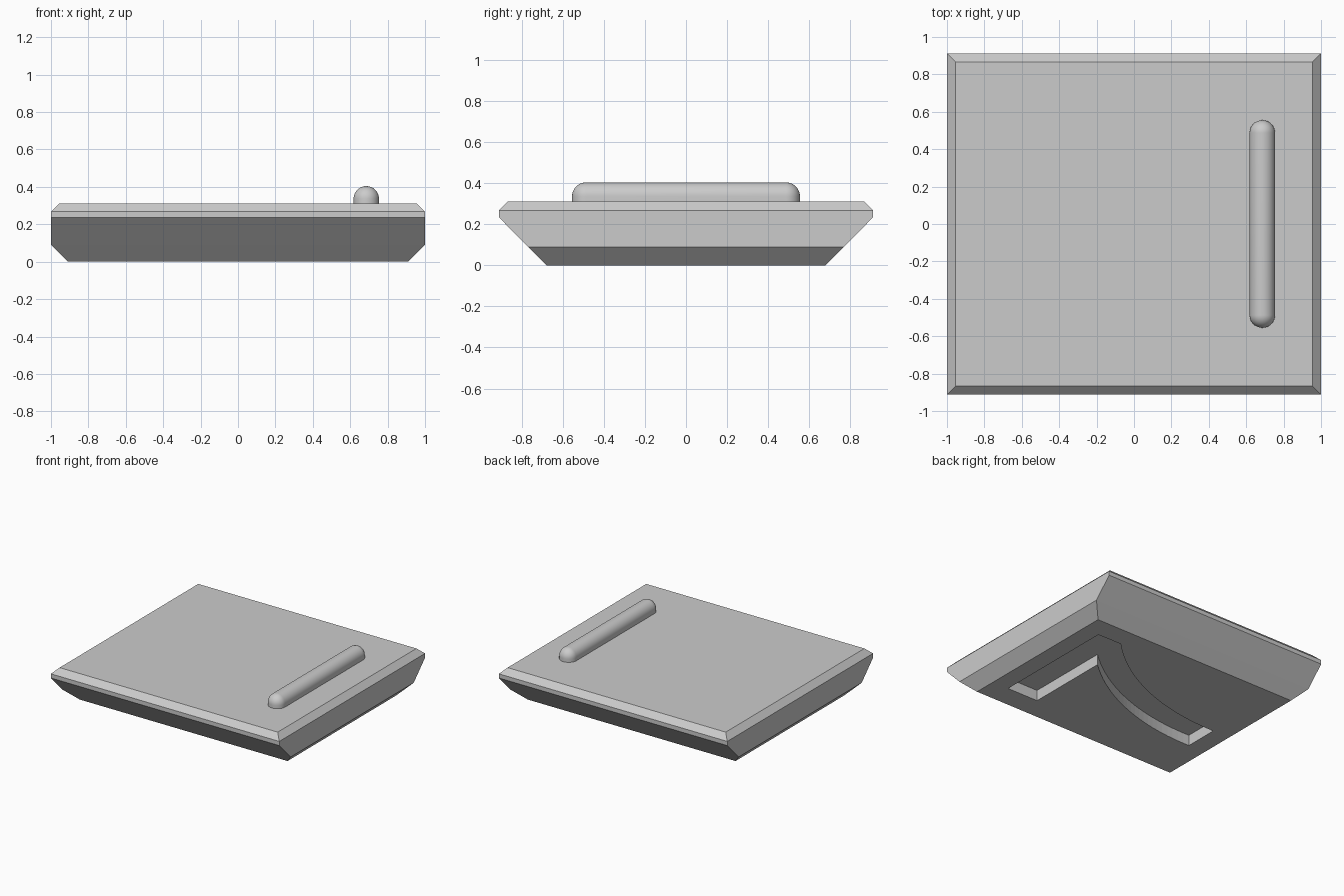
import bpy
import bmesh
from math import sin, cos, pi, sqrt, radians

cube = bpy.data.objects.get("Cube")
if cube:
    bpy.data.objects.remove(cube, do_unlink=True)

grey = bpy.data.materials.new("plain_grey")
grey.use_nodes = True
colour = (0.6, 0.6, 0.6, 1)
grey.diffuse_color = colour
grey.node_tree.nodes["Principled BSDF"].inputs["Base Color"].default_value = colour


def loft(name, rings, cap_top=True):
    """Skin a stack of matching closed rings, each a list of points."""
    bm = bmesh.new()
    loops = [[bm.verts.new(p) for p in ring] for ring in rings]
    n = len(loops[0])
    for low, high in zip(loops, loops[1:]):
        for i in range(n):
            j = (i + 1) % n
            bm.faces.new((low[i], low[j], high[j], high[i]))
    bm.faces.new(loops[0][::-1])
    if cap_top:
        bm.faces.new(loops[-1])
    bmesh.ops.remove_doubles(bm, verts=bm.verts, dist=1e-5)
    bmesh.ops.recalc_face_normals(bm, faces=bm.faces)
    mesh = bpy.data.meshes.new(name)
    bm.to_mesh(mesh)
    bm.free()
    mesh.materials.append(grey)
    obj = bpy.data.objects.new(name, mesh)
    bpy.context.collection.objects.link(obj)
    return obj


def activate(obj):
    bpy.ops.object.select_all(action='DESELECT')
    obj.select_set(True)
    bpy.context.view_layer.objects.active = obj


# Slab with sloped underside and chamfered top: half width, half depth, height
sections = [(0.91, 0.68, 0), (1, 0.77, 0.09), (1, 0.912, 0.235),
            (1, 0.912, 0.268), (0.955, 0.867, 0.312)]
slab = loft("slab", [[(-w, -d, z), (w, -d, z), (w, d, z), (-w, d, z)]
                     for w, d, z in sections])

# Recess in the underside: a straight slot joined by a curved branch
LEFT, RIGHT, INNER, SHOULDER = -0.762, 0.768, 0.495, 0.56
RADIUS, STEPS = 1.8, 24


def sweep(x, base):
    return base + RADIUS - sqrt(RADIUS ** 2 - (x + 0.72) ** 2)


def arc(x0, x1, base):
    xs = [x0 + (x1 - x0) * i / STEPS for i in range(STEPS + 1)]
    return [(x, sweep(x, base)) for x in xs]


outline = [(INNER, -0.5), (RIGHT, -0.5), (RIGHT, 0.515)]
outline += arc(SHOULDER, LEFT, -0.018) + arc(LEFT, INNER, -0.292)
cutter = loft("recess_cutter", [[(x, y, z) for x, y in outline] for z in (-0.1, 0.085)])
cutter.hide_render = True

cut = slab.modifiers.new("recess", 'BOOLEAN')
cut.operation = 'DIFFERENCE'
cut.solver = 'EXACT'
cut.object = cutter
activate(slab)
bpy.ops.object.modifier_apply(modifier=cut.name)
bpy.data.objects.remove(cutter, do_unlink=True)

# Rounded handle bar on the top
BAR_X, BAR_R, BAR_END, BAR_Z = 0.686, 0.068, 0.555, 0.336


def stadium(r, z):
    half = BAR_END - BAR_R
    ring = []
    for end, start in ((half, 0), (-half, pi)):
        for i in range(17):
            a = start + pi * i / 16
            ring.append((BAR_X + r * cos(a), end + r * sin(a), z))
    return ring


rings = [stadium(BAR_R, 0.305)]
for i in range(11):
    a = pi / 2 * i / 10
    rings.append(stadium(BAR_R * cos(a), BAR_Z + BAR_R * sin(a)))
handle = loft("handle_bar", rings, cap_top=False)
activate(handle)
bpy.ops.object.shade_smooth_by_angle(angle=radians(35))
